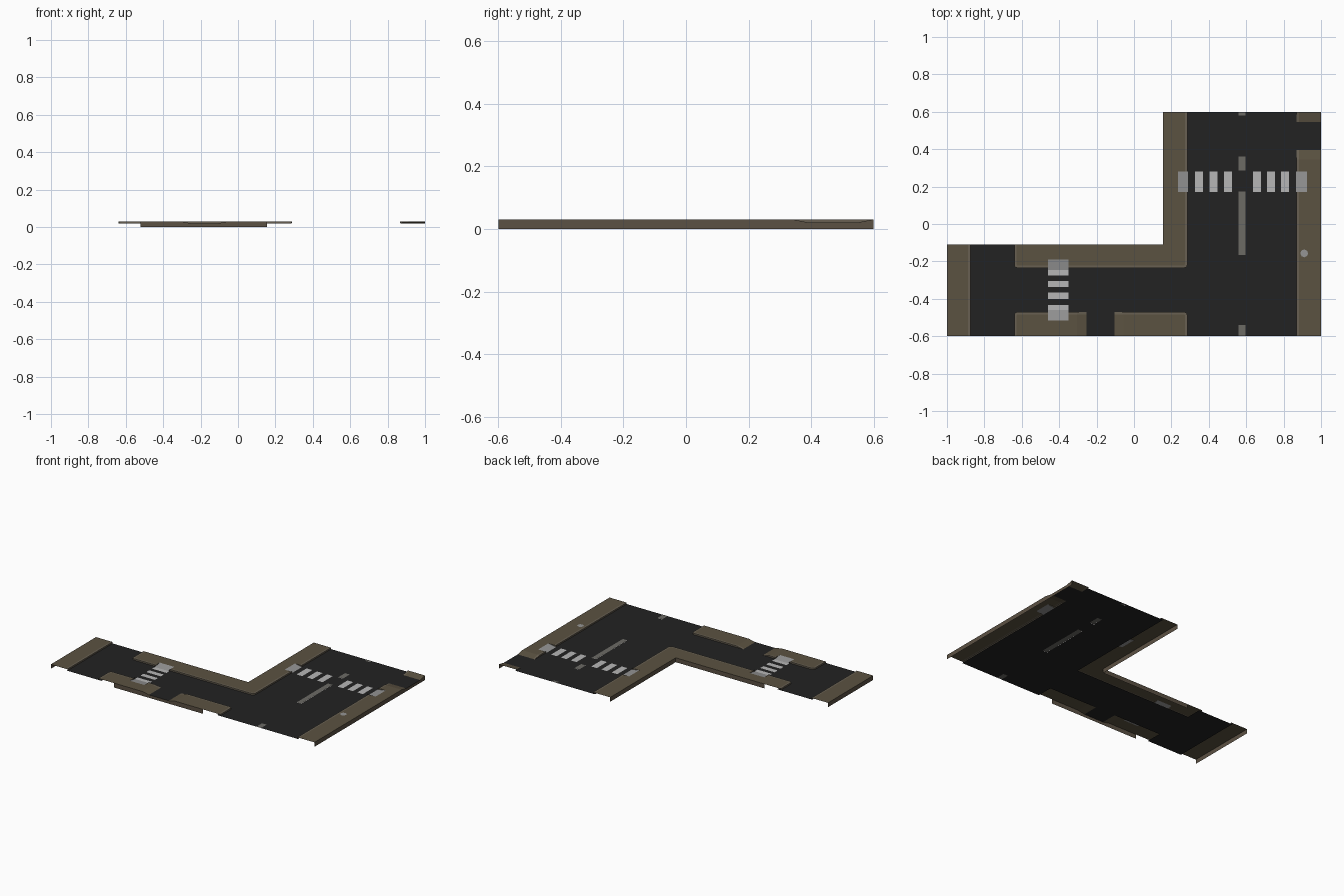
import bpy, bmesh, math
from mathutils import Vector

if "Cube" in bpy.data.objects:
    bpy.data.objects.remove(bpy.data.objects["Cube"])

ROAD_Z, WALK_Z, CURB_W = 0.02, 0.03, 0.013


def material(name, rgb):
    m = bpy.data.materials.new(name)
    m.diffuse_color = (*rgb, 1)
    m.use_nodes = True
    m.node_tree.nodes["Principled BSDF"].inputs["Base Color"].default_value = m.diffuse_color
    return m


ASPHALT = material("asphalt", (0.016, 0.016, 0.016))
PAVING = material("paving", (0.105, 0.085, 0.053))
CURB = material("curb_stone", (0.14, 0.118, 0.085))
EARTH = material("earth", (0.105, 0.082, 0.056))
WHITE = material("white_paint", (0.47, 0.47, 0.47))
PAD = material("pad_grey", (0.30, 0.30, 0.30))
DASH = material("faded_paint", (0.15, 0.145, 0.13))

# rectangles are (x0, y0, x1, y1)
DRIVES = [((-0.255, -0.7, -0.105, -0.46), 0), ((0.86, 0.395, 1.1, 0.545), 1)]
PADS = [(0.235, 0.17, 0.29, 0.28), (0.865, 0.17, 0.925, 0.28),
        (-0.46, -0.245, -0.35, -0.19), (-0.46, -0.515, -0.35, -0.46)]
DASHES = [(0.56, 0.58, 0.595, 0.6), (0.56, 0.285, 0.595, 0.36),
          (0.56, -0.165, 0.595, 0.175), (0.56, -0.6, 0.595, -0.54)]


def inside(p, r, e=1e-4):
    return r[0] - e < p.x < r[2] + e and r[1] - e < p.y < r[3] + e


def rect_points(r):
    return [(r[0], r[1]), (r[2], r[1]), (r[2], r[3]), (r[0], r[3])]


def cut(bm, axis, value, rect, margin=0.06):
    """Split only the faces near the rectangle."""
    fs = [f for f in bm.faces
          if all(min(v.co[i] for v in f.verts) < rect[i + 2] + margin and
                 max(v.co[i] for v in f.verts) > rect[i] - margin for i in (0, 1))]
    geom = list({g for f in fs for g in [f, *f.edges, *f.verts]})
    no = Vector((axis == 0, axis == 1, 0))
    bmesh.ops.bisect_plane(bm, geom=geom, plane_co=no * value, plane_no=no, dist=1e-5)


def surface(name, polys, mat, holes=(), drives=False, keep=False):
    """Mesh from polygons, with openings removed and lowered driveway crossings."""
    bm = bmesh.new()
    for pts in polys:
        bm.faces.new([bm.verts.new(p) for p in pts])
    bmesh.ops.remove_doubles(bm, verts=bm.verts, dist=1e-5)
    for r in holes:
        for axis in (0, 1):
            cut(bm, axis, r[axis], r)
            cut(bm, axis, r[axis + 2], r)
        gone = [f for f in bm.faces if inside(f.calc_center_median(), r)]
        bmesh.ops.delete(bm, geom=gone, context='FACES')
    if drives:
        for r, axis in DRIVES:
            for value in (r[axis] - 0.05, r[axis], r[axis + 2], r[axis + 2] + 0.05):
                cut(bm, axis, value, r)
            if not keep:
                gone = [f for f in bm.faces if inside(f.calc_center_median(), r)]
                bmesh.ops.delete(bm, geom=gone, context='FACES')
            for v in bm.verts:
                if inside(v.co, r):
                    v.co.z = min(v.co.z, ROAD_Z)
    me = bpy.data.meshes.new(name)
    bm.to_mesh(me)
    bm.free()
    me.materials.append(mat)
    ob = bpy.data.objects.new(name, me)
    bpy.context.collection.objects.link(ob)
    return ob


def flat(r, z):
    return [(x, y, z) for x, y in rect_points(r)]


def offset(path, d):
    """Shift a path to its left by d, with mitred corners."""
    pts = [Vector(p) for p in path]
    dirs = [(b - a).normalized() for a, b in zip(pts, pts[1:])]
    out = []
    for i, p in enumerate(pts):
        a, b = dirs[max(i - 1, 0)], dirs[min(i, len(dirs) - 1)]
        na, nb = Vector((-a.y, a.x)), Vector((-b.y, b.x))
        out.append(p + (na + nb) * d / (1 + na.dot(nb)))
    return out


def rounded(corner, start, r=0.018, n=3):
    """Arc points for a left-turning corner, entered heading at angle start."""
    cx = corner[0] - r * (math.cos(start) + math.sin(start))
    cy = corner[1] - r * (math.sin(start) - math.cos(start))
    a0 = start - math.pi / 2
    return [(cx + r * math.cos(a0 + i * math.pi / 2 / n),
             cy + r * math.sin(a0 + i * math.pi / 2 / n)) for i in range(n + 1)]


def sidewalk(name, path, back):
    """Road-side path (walk on its left) and the remaining back corners."""
    inner = offset(path, CURB_W)
    strips = []
    for i in range(len(path) - 1):
        a, b, c, d = path[i], path[i + 1], inner[i + 1], inner[i]
        strips.append([(*a, ROAD_Z), (*b, ROAD_Z), (*b, WALK_Z), (*a, WALK_Z)])
        strips.append([(*a, WALK_Z), (*b, WALK_Z), (*c, WALK_Z), (*d, WALK_Z)])
    surface(name + "_curb", strips, CURB, PADS, drives=True)
    surface(name + "_paving", [[(*p, WALK_Z) for p in [*inner, *back]]], PAVING, PADS, drives=True)


# sidewalks
R90 = math.pi / 2
sidewalk("left_walk", [(-0.875, -0.6), (-0.875, -0.11)], [(-1, -0.11), (-1, -0.6)])
sidewalk("right_walk", [(0.87, 0.6), (0.87, -0.6)], [(1, -0.6), (1, 0.6)])
sidewalk("corner_walk",
         [(-0.64, -0.11)] + rounded((-0.64, -0.235), -R90) + rounded((0.285, -0.235), 0) + [(0.285, 0.6)],
         [(0.155, 0.6), (0.155, -0.11)])
sidewalk("front_walk",
         [(0.285, -0.6)] + rounded((0.285, -0.47), R90) + rounded((-0.64, -0.47), 2 * R90) + [(-0.64, -0.6)],
         [])

# road surface, reaching slightly under the curbs
surface("road", [flat((-0.88, -0.6, 0.3, -0.11), ROAD_Z), flat((0.27, -0.6, 0.875, 0.6), ROAD_Z)],
        ASPHALT,
        [(-0.615, -0.6, 0.26, -0.49), (-0.615, -0.215, 0.271, -0.11), (0.265, -0.1, 0.271, 0.6)] + DASHES)
surface("driveways", [flat((-0.255, -0.6, -0.105, -0.47), ROAD_Z),
                      flat((0.87, 0.395, 1, 0.545), ROAD_Z)], ASPHALT)

# outer skirt walls down to the ground
WALLS = [((-0.52, -0.6), (0.155, -0.6)), ((1, -0.6), (1, 0.6)), ((0.155, 0.6), (0.155, -0.11)),
         ((0.155, -0.11), (-0.52, -0.11)), ((-1, -0.11), (-1, -0.6))]
surface("skirt", [[(*a, 0), (*b, 0), (*b, WALK_Z), (*a, WALK_Z)] for a, b in WALLS],
        EARTH, drives=True, keep=True)

# lane dashes
surface("lane_dashes", [flat(r, ROAD_Z + 0.0005) for r in DASHES], DASH)

# crossing stripes
stripes = [(x, 0.17, x + 0.043, 0.28) for x in (0.325, 0.403, 0.48, 0.635, 0.71, 0.785)]
stripes += [(-0.46, y, -0.35, y + 0.033) for y in (-0.275, -0.337, -0.4, -0.465)]
surface("crossing_stripes", [flat(r, ROAD_Z + 0.001) for r in stripes], WHITE)

# sloped crossing pads with side cheeks: low edge at the road, high edge in the walk
pads, cheeks = [], []
for r, (axis, low) in zip(PADS, [(0, 0.29), (0, 0.865), (1, -0.245), (1, -0.46)]):
    pts = [(x, y, ROAD_Z + 0.001 if abs((x, y)[axis] - low) < 1e-6 else WALK_Z)
           for x, y in rect_points(r)]
    pads.append(pts)
    for i in range(4):
        a, b = pts[i], pts[(i + 1) % 4]
        if a[2] != b[2]:
            lo = a if a[2] < b[2] else b
            cheeks.append([a, b, (lo[0], lo[1], WALK_Z)])
surface("crossing_pads", pads, PAD)
surface("pad_cheeks", cheeks, CURB)

# utility cover on the right walk
surface("utility_cover", [[(0.91 + 0.021 * math.cos(i * math.pi / 4), -0.157 + 0.021 * math.sin(i * math.pi / 4),
                            WALK_Z + 0.001) for i in range(8)]], PAD)
